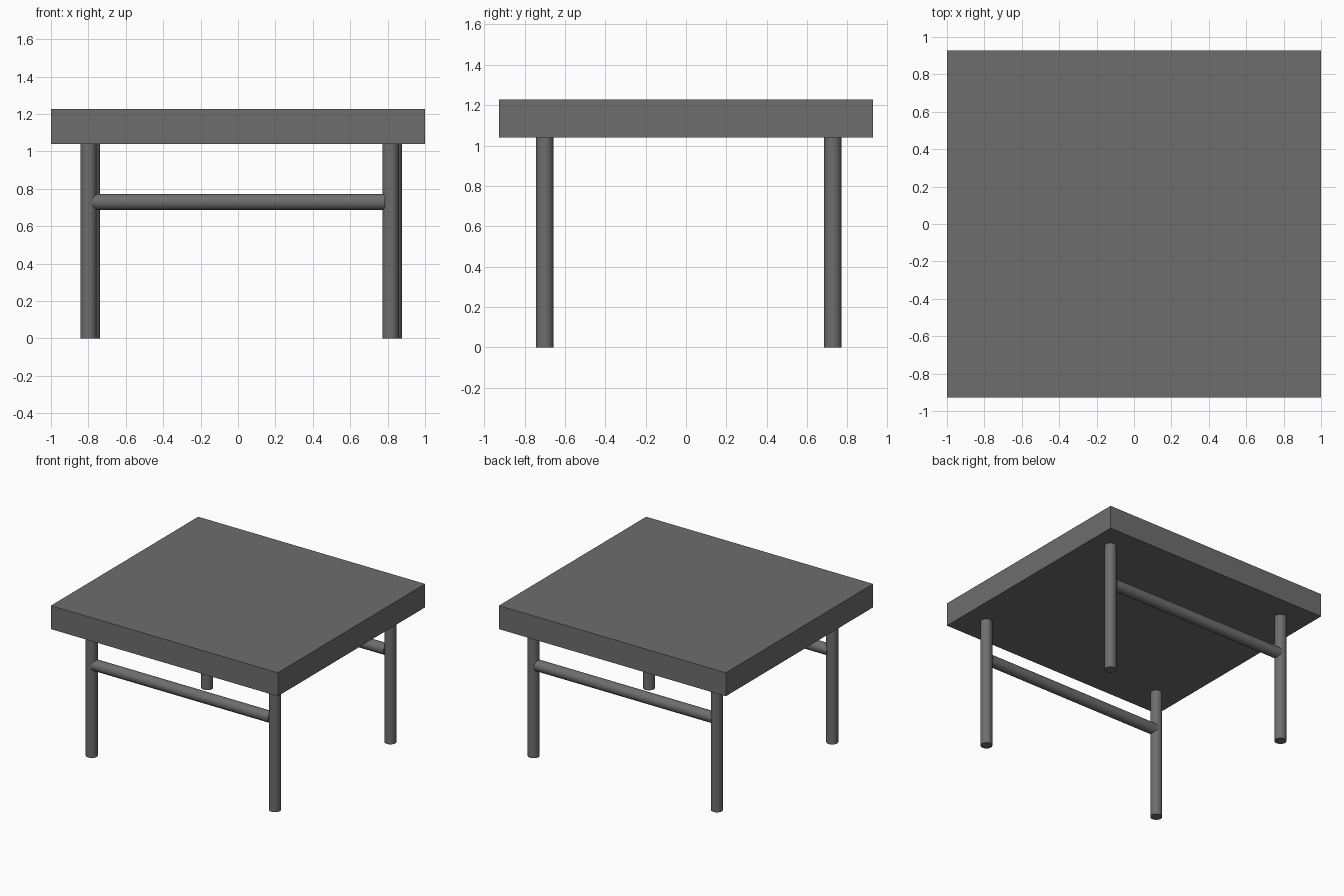
import bpy
import math

if "Cube" in bpy.data.objects:
    bpy.data.objects.remove(bpy.data.objects["Cube"])

# One dark grey for the whole table
grey = bpy.data.materials.new("dark grey")
grey.diffuse_color = (0.155, 0.155, 0.155, 1.0)
grey.use_nodes = True
grey.node_tree.nodes["Principled BSDF"].inputs["Base Color"].default_value = grey.diffuse_color

RADIUS = 0.0435
LEG_HEIGHT = 1.04
TOP_HEIGHT = 1.227


def rod(name, centre, length, along_x=False):
    """Smooth round rod, upright or lying along x."""
    rotation = (0, math.pi / 2, 0) if along_x else (0, 0, 0)
    bpy.ops.mesh.primitive_cylinder_add(
        vertices=40, radius=RADIUS, depth=length, location=centre, rotation=rotation)
    ob = bpy.context.object
    ob.name = name
    ob.data.materials.append(grey)
    bpy.ops.object.shade_smooth_by_angle(angle=math.radians(35))
    return ob


# Thick slab top
bpy.ops.mesh.primitive_cube_add(size=1, location=(0, 0, (LEG_HEIGHT + TOP_HEIGHT) / 2))
top = bpy.context.object
top.name = "table_top"
top.scale = (2.0, 1.854, TOP_HEIGHT - LEG_HEIGHT)
bpy.ops.object.transform_apply(location=False, rotation=False, scale=True)
top.data.materials.append(grey)

# Front and back frames: two legs joined by a rail (the back one sits slightly to the right)
for side, y, shift in (("front", -0.70, 0.0), ("back", 0.7275, 0.0175)):
    for hand, x in (("left", -0.799), ("right", 0.816)):
        rod(f"{side}_{hand}_leg", (x + shift, y, LEG_HEIGHT / 2), LEG_HEIGHT)
    x0, x1 = -0.779 + shift, 0.785 + shift
    rod(f"{side}_rail", ((x0 + x1) / 2, y, 0.729), x1 - x0, along_x=True)
